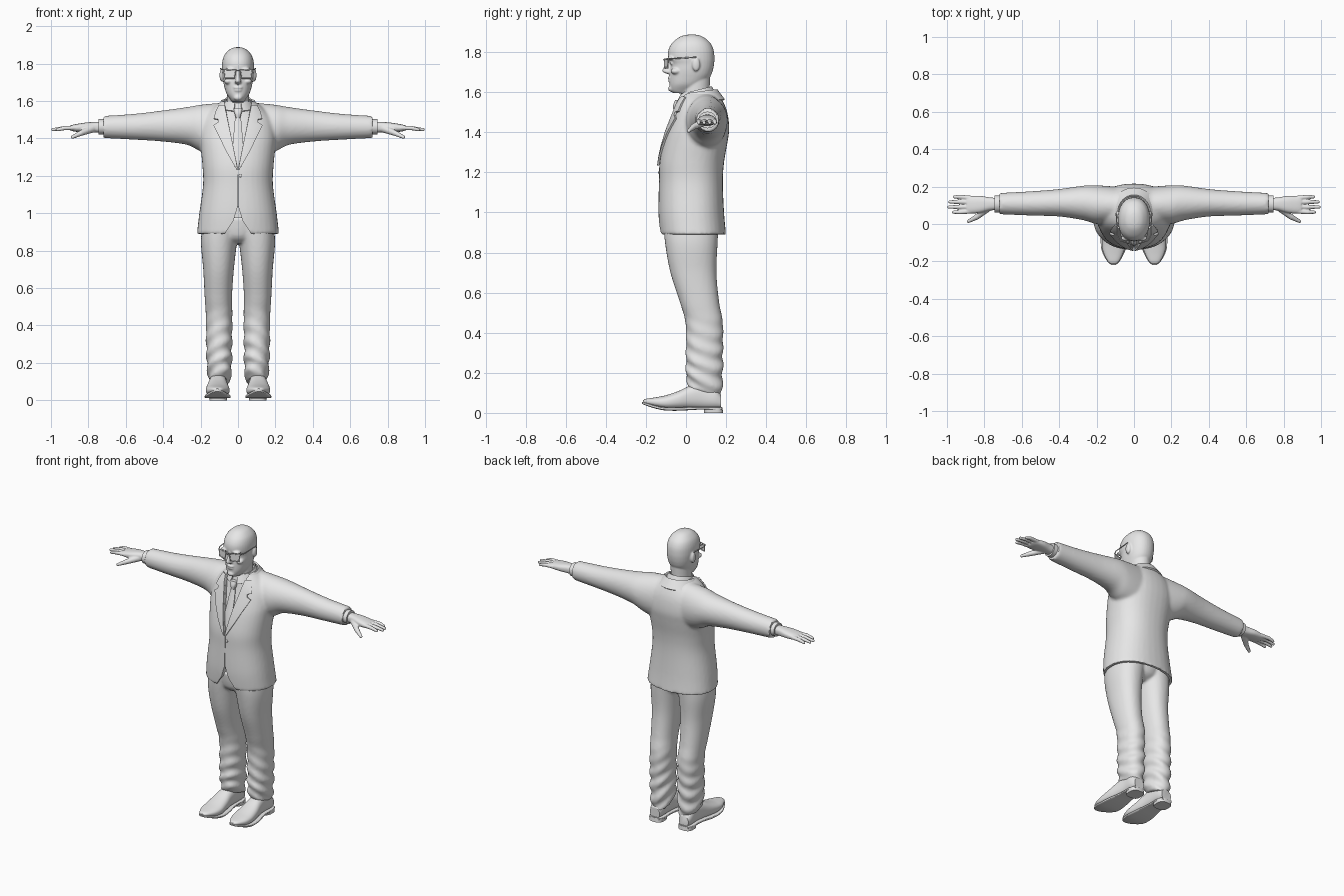
import bpy, bmesh
from math import cos, sin, pi, radians, copysign
from mathutils import Vector, Matrix
from mathutils.bvhtree import BVHTree

cube = bpy.data.objects.get("Cube")
if cube:
    bpy.data.objects.remove(cube)

grey = bpy.data.materials.new("plain_grey")
grey.use_nodes = True
grey.diffuse_color = (0.8, 0.8, 0.8, 1)
grey.node_tree.nodes["Principled BSDF"].inputs["Base Color"].default_value = (0.8, 0.8, 0.8, 1)


def add_loft(bm, axis, rows, power=2.0, steps=5, side=1, sides=36):
    """Closed skin through sections (t, a0, a1, b0, b1), or (t, half, b0, b1) when symmetric."""
    rows = [Vector(r if len(r) == 5 else (r[0], -r[1], *r[1:])) for r in rows]
    dense = []
    for i in range(len(rows) - 1):
        p, q = rows[i], rows[i + 1]
        m0 = (q - rows[max(i - 1, 0)]) / 2
        m1 = (rows[min(i + 2, len(rows) - 1)] - p) / 2
        for k in range(steps):
            u = k / steps
            blend = u * u * (3 - 2 * u)
            dense.append(p * (1 - blend) + q * blend
                         + m0 * (u * (1 - u) ** 2) - m1 * (u * u * (1 - u)))
    dense.append(rows[-1])
    rings = []
    for t, a0, a1, b0, b1 in dense:
        ring = []
        for k in range(sides):
            w = 2 * pi * k / sides
            c, s = [copysign(abs(f(w)) ** (2 / power), f(w)) for f in (cos, sin)]
            co = [(a0 + a1) / 2 + c * (a1 - a0) / 2, (b0 + b1) / 2 + s * (b1 - b0) / 2]
            co.insert(axis, t)
            co[0] *= side
            ring.append(bm.verts.new(co))
        rings.append(ring)
    for r, s in zip(rings, rings[1:]):
        for k in range(sides):
            n = (k + 1) % sides
            bm.faces.new((r[k], r[n], s[n], s[k]))
    bm.faces.new(rings[0])
    bm.faces.new(rings[-1])


def add_ball(bm, centre, size):
    bmesh.ops.create_uvsphere(bm, u_segments=20, v_segments=12, radius=1,
                              matrix=Matrix.LocRotScale(Vector(centre), None, Vector(size)))


def add_bone(bm, p, q, r0, r1):
    p, q = Vector(p), Vector(q)
    turn = (q - p).to_track_quat('Z', 'Y').to_matrix().to_4x4()
    bmesh.ops.create_cone(bm, cap_ends=True, segments=12, radius1=r0, radius2=r1,
                          depth=(q - p).length, matrix=Matrix.Translation((p + q) / 2) @ turn)
    add_ball(bm, q, (r1, r1, r1))


def add_grid(bm, rows):
    rows = [[bm.verts.new(p) for p in row] for row in rows]
    for r, s in zip(rows, rows[1:]):
        for k in range(len(r) - 1):
            bm.faces.new((r[k], r[k + 1], s[k + 1], s[k]))


def finish(bm, name, voxel=0, soft=0, mirror=False, solid=0, cutters=(), angle=40):
    bmesh.ops.recalc_face_normals(bm, faces=bm.faces[:])
    mesh = bpy.data.meshes.new(name)
    bm.to_mesh(mesh)
    bm.free()
    obj = bpy.data.objects.new(name, mesh)
    bpy.context.collection.objects.link(obj)
    if solid:
        mod = obj.modifiers.new("thickness", 'SOLIDIFY')
        mod.thickness, mod.offset = solid, 0
    if mirror:
        obj.modifiers.new("mirror", 'MIRROR')
    if voxel:
        obj.modifiers.new("blend", 'REMESH').voxel_size = voxel
    if soft:
        mod = obj.modifiers.new("soften", 'SMOOTH')
        mod.factor, mod.iterations = 0.5, soft
    for c in cutters:
        mod = obj.modifiers.new("cut", 'BOOLEAN')
        mod.operation, mod.solver, mod.object = 'DIFFERENCE', 'EXACT', c
    graph = bpy.context.evaluated_depsgraph_get()
    obj.data = bpy.data.meshes.new_from_object(obj.evaluated_get(graph))
    obj.modifiers.clear()
    for c in cutters:
        bpy.data.objects.remove(c)
    obj.data.materials.clear()
    obj.data.materials.append(grey)
    obj.data.shade_smooth()
    obj.data.set_sharp_from_angle(angle=radians(angle))
    return obj


def prism(name, outline, y0, y1):
    bm = bmesh.new()
    face = bm.faces.new([bm.verts.new((x, y0, z)) for x, z in outline])
    new = bmesh.ops.extrude_face_region(bm, geom=[face])["geom"]
    bmesh.ops.translate(bm, vec=(0, y1 - y0, 0),
                        verts=[g for g in new if isinstance(g, bmesh.types.BMVert)])
    obj = finish(bm, name)
    obj.hide_render = True
    return obj


def surface(bm):
    tree = BVHTree.FromBMesh(bm)

    def front(x, z, lift):
        hit = tree.ray_cast(Vector((x, -1, z)), Vector((0, 1, 0)))[0]
        return Vector((x, (hit.y if hit else 0) - lift, z))
    return front


# Jacket body and sleeves blended together, then cut open at the neck and hem
body = bmesh.new()
add_loft(body, 2, [(0.89, .22, -.13, .2), (1, .207, -.138, .19), (1.15, .187, -.135, .184),
                   (1.25, .19, -.132, .19), (1.35, .2, -.112, .207), (1.42, .205, -.09, .216),
                   (1.5, .19, -.06, .206), (1.56, .14, -.04, .182), (1.6, .085, -.02, .155)], 2.3)
for side in (1, -1):
    add_loft(body, 0, [(.1, 0, .2, 1.3, 1.59), (.2, 0, .207, 1.33, 1.58), (.27, .02, .205, 1.365, 1.568),
                       (.4, .04, .187, 1.383, 1.55), (.55, .045, .175, 1.393, 1.532),
                       (.72, .052, .166, 1.402, 1.52)], side=side)
on_jacket = surface(body)
hem = bmesh.new()
add_loft(hem, 2, [(.85, .207, -.118, .188), (.94, .197, -.122, .18)], 2.3)
hem = finish(hem, "hem_hollow")
hem.hide_render = True
finish(body, "jacket", voxel=.009, soft=6, cutters=[
    prism("neck_opening", [(0, 1.235), (.085, 1.65), (-.085, 1.65)], -.4, .02),
    prism("hem_opening", [(0, 1.04), (.025, .96), (.085, .87), (-.085, .87), (-.025, .96)], -.4, 0),
    prism("front_seam", [(-.0015, 1.02), (.0015, 1.02), (.0015, 1.25), (-.0015, 1.25)], -.4, -.126), hem])

# Lapels lying on the chest
lapel = bmesh.new()
rows = [(1.235, .002, .008), (1.28, .01, .034), (1.33, .02, .062), (1.4, .034, .096), (1.47, .049, .13),
        (1.485, .052, .105), (1.5, .055, .104), (1.505, .056, .128), (1.54, .063, .118), (1.575, .07, .1)]
add_grid(lapel, [[on_jacket(a + (b - a) * k / 6, z, .006) for k in range(7)] for z, a, b in rows])
finish(lapel, "lapels", mirror=True, solid=.01)

# Jacket button
button = bmesh.new()
add_ball(button, on_jacket(.012, 1.2, 0), (.008, .005, .008))
finish(button, "button")

# Shirt body
shirt = bmesh.new()
add_loft(shirt, 2, [(1.15, .15, -.115, .15), (1.25, .15, -.112, .15), (1.35, .16, -.094, .16),
                    (1.42, .16, -.072, .17), (1.5, .14, -.045, .165), (1.56, .09, -.03, .14),
                    (1.6, .062, -.02, .115)], 2.3)
on_shirt = surface(shirt)
finish(shirt, "shirt")

# Tie with knot
tie = bmesh.new()
add_grid(tie, [[on_shirt(w * k / 2, z, .009 - .002 * abs(k)) for k in range(-2, 3)]
               for z, w in [(1.22, .03), (1.3, .029), (1.38, .025), (1.46, .02), (1.53, .012)]])
finish(tie, "tie", solid=.008)
knot = bmesh.new()
add_loft(knot, 2, [(1.51, .011, -.063, -.03), (1.535, .019, -.064, -.025), (1.56, .024, -.055, -.02)], 2.5)
finish(knot, "tie_knot")


# Folded collars that run round the neck, lower at the front
def collar(name, gap, inner, outer, y, slope, thick):
    bm = bmesh.new()
    rows = []
    for k in range(41):
        w = radians(gap + (360 - 2 * gap) * k / 40)
        drop = slope * (1 + cos(w)) / 2
        ends = [Vector((rx * sin(w), y - ry * cos(w), z - drop)) for rx, ry, z in (inner, outer)]
        rows.append([ends[0].lerp(ends[1], t) for t in (0, .35, .7, 1)])
    add_grid(bm, rows)
    finish(bm, name, solid=thick)


collar("shirt_collar", 14, (.066, .076, 1.628), (.088, .098, 1.585), .05, .04, .008)
collar("jacket_collar", 62, (.084, .092, 1.612), (.128, .13, 1.562), .06, .025, .01)

# Trousers with soft creases below the knee
trousers = bmesh.new()
for side in (1, -1):
    add_loft(trousers, 2, [(.1, .045, .155, .015, .175), (.17, .035, .165, 0, .182), (.3, .032, .17, 0, .184),
                           (.45, .03, .172, -.003, .184), (.55, .032, .178, -.03, .166),
                           (.7, .022, .186, -.078, .152), (.85, .004, .198, -.105, .158),
                           (.98, -.02, .185, -.115, .165)], 2.2, 12, side)
add_loft(trousers, 2, [(.84, .05, -.06, .1), (.88, .14, -.1, .15), (.98, .18, -.115, .165)])
for v in trousers.verts:
    fade = max(0, min(1, (.5 - v.co.z) * 4))
    wave = sin(v.co.z * 75 + abs(v.co.x) * 40 + v.co.y * 25)
    v.co.y += .005 * fade * wave * copysign(1, v.co.y - .09)
    v.co.x += .005 * fade * wave * copysign(1, v.co.x) * copysign(1, abs(v.co.x) - .1)
    v.co.z -= max(0, .25 - v.co.z) * (v.co.y - .09) * 2
finish(trousers, "trousers", voxel=.009, soft=4)

# Shoes, soles and heels
shoe = bmesh.new()
add_loft(shoe, 1, [(-.215, .1, .12, .05, .062), (-.2, .08, .14, .043, .07), (-.15, .055, .165, .028, .078),
                   (-.1, .045, .172, .018, .088), (-.04, .05, .168, .018, .108), (.02, .058, .157, .02, .135),
                   (.08, .06, .15, .02, .15), (.14, .062, .15, .02, .13), (.175, .07, .14, .022, .09)], 2.4)
finish(shoe, "shoes", mirror=True)
sole = bmesh.new()
add_loft(sole, 1, [(-.22, .1, .12, .046, .054), (-.2, .077, .143, .037, .05), (-.15, .05, .17, .021, .036),
                   (-.1, .039, .178, .012, .028), (-.03, .044, .174, .011, .028), (.06, .058, .157, .016, .03),
                   (.14, .057, .155, .015, .03), (.18, .07, .142, .015, .03)], 5)
add_loft(sole, 2, [(0, .06, .152, .09, .185), (.026, .058, .154, .088, .182)], 3, 1)
finish(sole, "soles", mirror=True)

# Shirt cuffs
cuff = bmesh.new()
add_loft(cuff, 0, [(.69, .062, .152, 1.42, 1.503), (.745, .062, .152, 1.42, 1.503)], steps=1)
finish(cuff, "shirt_cuffs", mirror=True)

# Hands
hand = bmesh.new()
add_loft(hand, 0, [(.72, .075, .138, 1.43, 1.488), (.77, .072, .142, 1.432, 1.488), (.82, .06, .15, 1.434, 1.484),
                   (.87, .056, .149, 1.436, 1.476), (.895, .06, .146, 1.442, 1.47)], 2.5)
for y, tip in [(.068, .965), (.092, .99), (.116, .985), (.139, .96)]:
    spread = (y - .1) * .15
    add_bone(hand, (.87, y, 1.457), (.93, y + spread, 1.455), .0125, .0115)
    add_bone(hand, (.93, y + spread, 1.455), (tip, y + spread, 1.447), .0115, .009)
add_bone(hand, (.78, .088, 1.452), (.84, .038, 1.428), .022, .015)
add_bone(hand, (.84, .038, 1.428), (.885, .014, 1.407), .015, .0095)
finish(hand, "hands", voxel=.004, soft=4, mirror=True)

# Head with face, ears and neck
head = bmesh.new()
add_loft(head, 2, [(1.595, .03, -.062, .03), (1.61, .042, -.078, .06), (1.64, .062, -.082, .09),
                   (1.68, .074, -.082, .122), (1.71, .08, -.08, .134), (1.74, .083, -.078, .14),
                   (1.77, .086, -.09, .142), (1.81, .084, -.088, .138), (1.845, .073, -.07, .122),
                   (1.872, .05, -.038, .092), (1.884, .028, -.01, .066), (1.888, .008, .02, .04)], 2.2)
add_loft(head, 2, [(1.5, .07, -.02, .13), (1.58, .06, -.022, .118), (1.7, .06, -.02, .122)])
add_loft(head, 2, [(1.69, .012, -.09, -.06), (1.7, .018, -.114, -.06), (1.71, .015, -.119, -.06),
                   (1.74, .009, -.104, -.06), (1.77, .008, -.092, -.06)], 2)
add_ball(head, (0, -.079, 1.672), (.026, .013, .007))
add_ball(head, (0, -.077, 1.657), (.022, .013, .007))
add_ball(head, (0, -.072, 1.618), (.024, .018, .016))
for side in (1, -1):
    add_ball(head, (side * .038, -.076, 1.77), (.032, .016, .009))
    add_ball(head, (side * .052, -.05, 1.705), (.022, .026, .016))
    add_ball(head, (side * .033, -.069, 1.745), (.014, .012, .009))
    add_ball(head, (side * .088, .05, 1.738), (.011, .02, .034))
finish(head, "head", voxel=.005, soft=3)

# Glasses: rims, bridge, temples and thin lenses
rim = bmesh.new()
corners = [(.013, -.107, 1.765), (.076, -.088, 1.768), (.07, -.09, 1.722), (.02, -.106, 1.722)]
for p, q in zip(corners, corners[1:] + corners[:1]):
    add_bone(rim, p, q, .003, .003)
add_bone(rim, corners[0], (0, -.111, 1.762), .003, .003)
add_bone(rim, corners[1], (.09, -.06, 1.768), .003, .003)
add_bone(rim, (.09, -.06, 1.768), (.094, .05, 1.775), .003, .003)
finish(rim, "glasses_frame", mirror=True)
lens = bmesh.new()
lens.faces.new([lens.verts.new(c) for c in corners])
finish(lens, "lenses", mirror=True, solid=.002)
